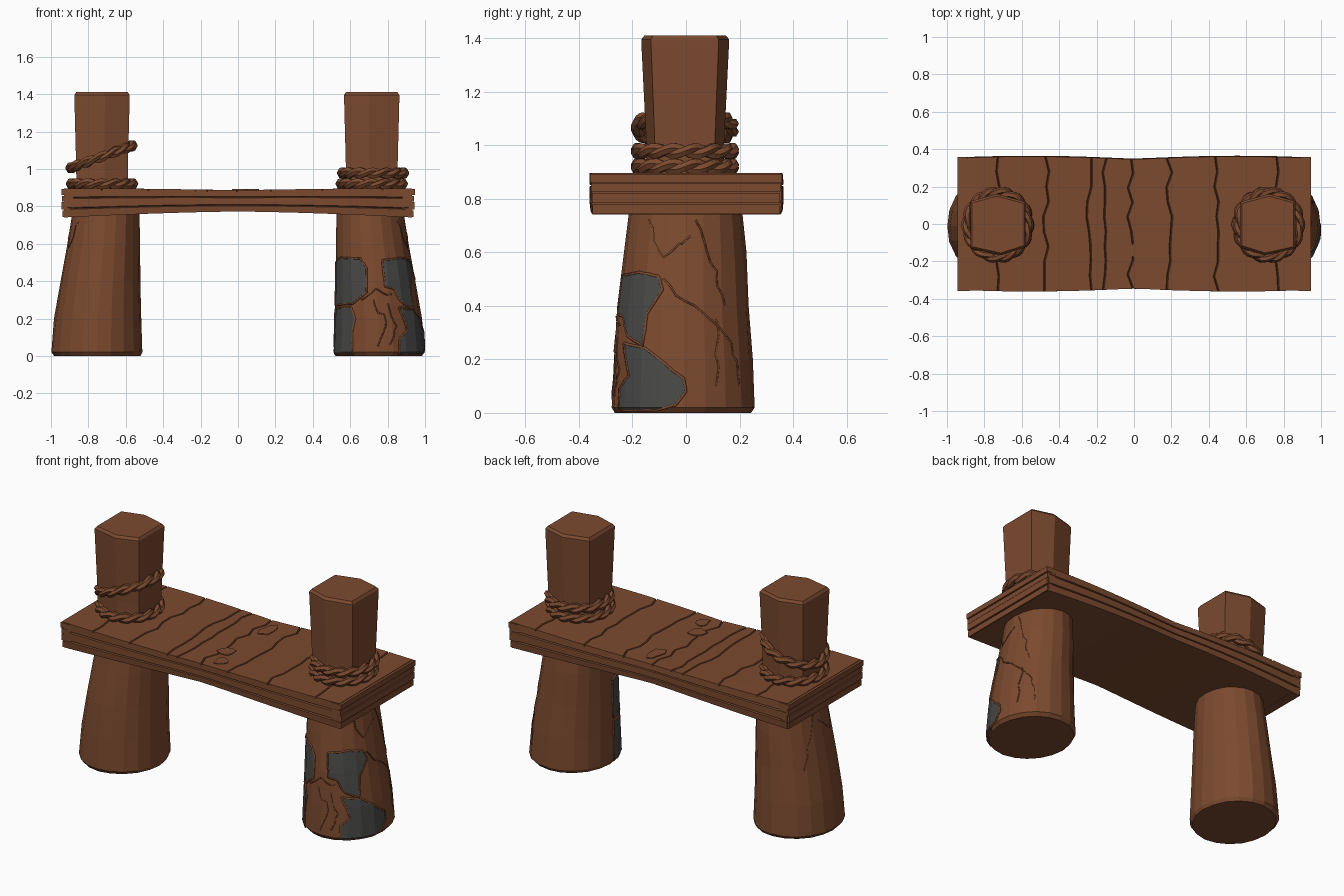
import bpy, bmesh, math, random
from mathutils import Vector

random.seed(4)
if "Cube" in bpy.data.objects:
    bpy.data.objects.remove(bpy.data.objects["Cube"])


def material(name, rgb):
    m = bpy.data.materials.new(name)
    m.use_nodes = True
    m.diffuse_color = (*rgb, 1)
    bsdf = m.node_tree.nodes["Principled BSDF"]
    bsdf.inputs["Base Color"].default_value = (*rgb, 1)
    bsdf.inputs["Roughness"].default_value = 0.9
    return m


WOOD = material("brown wood", (0.2, 0.068, 0.028))
STONE = material("grey stone", (0.065, 0.065, 0.063))


def finish(name, bm, mat=WOOD):
    bmesh.ops.recalc_face_normals(bm, faces=bm.faces)
    mesh = bpy.data.meshes.new(name)
    bm.to_mesh(mesh)
    bm.free()
    mesh.materials.append(mat)
    ob = bpy.data.objects.new(name, mesh)
    bpy.context.collection.objects.link(ob)


def loft(name, rings, closed=False):
    """Skin a list of equal point loops; cap the ends unless closed."""
    bm = bmesh.new()
    loops = [[bm.verts.new(p) for p in ring] for ring in rings]
    pairs = list(zip(loops, loops[1:])) + ([(loops[-1], loops[0])] if closed else [])
    for a, b in pairs:
        for i in range(len(a)):
            j = (i + 1) % len(a)
            bm.faces.new((a[i], a[j], b[j], b[i]))
    if not closed:
        bm.faces.new(loops[0])
        bm.faces.new(loops[-1])
    finish(name, bm)


def box(name, lo, hi):
    bm = bmesh.new()
    bmesh.ops.create_cube(bm, size=1)
    for v in bm.verts:
        v.co = [a + (b - a) * (c + .5) for a, b, c in zip(lo, hi, v.co)]
    finish(name, bm)


def tube(name, points, radius):
    cu = bpy.data.curves.new(name, "CURVE")
    cu.dimensions = "3D"
    cu.bevel_depth, cu.bevel_resolution = radius, 0
    sp = cu.splines.new("POLY")
    sp.points.add(len(points) - 1)
    for p, co in zip(sp.points, points):
        p.co = (*co, 1)
    cu.materials.append(WOOD)
    ob = bpy.data.objects.new(name, cu)
    bpy.context.collection.objects.link(ob)


# Tapered pillar profile: height, inner x, outer x, half depth, y centre
SIDES = 20
PROFILE = [(0, .52, .985, .255, -.01), (.02, .51, 1, .27, -.01), (.2, .515, .985, .262, -.01),
           (.4, .52, .95, .247, -.01), (.6, .522, .915, .23, -.005), (.78, .525, .885, .21, 0)]
JITTER = [[random.uniform(.985, 1.005) for _ in range(SIDES)] for _ in PROFILE]


def corner(r, i, side):
    z, a, b, d, yc = PROFILE[r]
    t, k = math.tau * i / SIDES, JITTER[r][i % SIDES]
    return Vector((side * ((a + b) / 2 + (b - a) / 2 * math.cos(t) * k),
                   yc + d * math.sin(t) * k, z))


def on_pillar(deg, z, off=0.0):
    """Point on the faceted left pillar at an angle and height."""
    u = (deg % 360) / 360 * SIDES
    i, r = int(u), 0
    while r < len(PROFILE) - 2 and z > PROFILE[r + 1][0]:
        r += 1
    f = (z - PROFILE[r][0]) / (PROFILE[r + 1][0] - PROFILE[r][0])
    low = corner(r, i, 1).lerp(corner(r, i + 1, 1), u - i)
    high = corner(r + 1, i, 1).lerp(corner(r + 1, i + 1, 1), u - i)
    t = math.radians(deg)
    return low.lerp(high, f) + Vector((math.cos(t), math.sin(t), 0)) * off


def jagged(points, wobble=.012, step=4):
    """Broken line through angle and height points."""
    out = []
    for (a, z), (b, w) in zip(points, points[1:]):
        for k in range(step):
            f = k / step
            n = random.uniform(-wobble, wobble) if k else 0
            out.append((a + (b - a) * f + n * 200, z + (w - z) * f + n))
    return out + [points[-1]]


# Rope ring of two twisted strands
def rope(name, cx, z, tilt=0.0, radius=.165):
    steps, turns = 60, 7
    for s in range(2):
        rings = []
        for i in range(steps):
            t = math.tau * i / steps
            out = Vector((math.cos(t), math.sin(t), 0))
            w = t * turns + s * math.pi
            c = Vector((cx, -.004, z + tilt * math.cos(t))) + out * (radius + .009 * math.cos(w))
            c += Vector((0, (radius * .07) * math.sin(t), .012 * math.sin(w)))
            rings.append([c + .02 * (out * math.cos(q) + Vector((0, 0, math.sin(q))))
                          for q in (math.tau * j / 6 for j in range(6))])
        loft(f"{name}_strand_{s + 1}", rings, closed=True)


# Two pillars, their upper posts and ropes
HEX = [(1, .76), (.05, 1), (-1, .74), (-1, -.74), (-.1, -1), (1, -.78)]
for side, label in ((1, "left"), (-1, "right")):
    loft(f"{label}_pillar", [[corner(r, i, side) for i in range(SIDES)] for r in range(len(PROFILE))])
    cx = .715 if side > 0 else -.727
    levels = [(.86, .137, .143), (1.0, .138, .145), (1.385, .148, .164), (1.395, .148, .164), (1.41, .138, .152)]
    loft(f"{label}_post", [[(cx + side * x * a, y * b - .003, z) for x, y in HEX] for z, a, b in levels])
    rope(f"{label}_lower_rope", cx, .92)
rope("left_upper_rope", .722, .978)
rope("right_upper_rope", -.73, 1.065, .06)

# Sagging plank with cracks across its top and grooves along its sides
SEAMS = [-.72, -.47, -.24, -.16, -.02, .19, .44, .76]
COLS = 10
sections = [(x, 0, [0] * COLS) for x in (-.93, -.85, -.6, -.35, -.09, .08, .32, .55, .65, .93)]
for s in SEAMS:
    shift = [random.uniform(-.016, .016) for _ in range(COLS)]
    sections += [(s - .005, 0, shift), (s, .012, shift), (s + .005, 0, shift)]
sections.sort(key=lambda s: s[0])
GROOVES = [(0, .004), (.27, 0), (.3, .012), (.33, 0), (.64, 0), (.67, .012), (.7, 0)]
rings = []
for x, dip, shift in sections:
    e = abs(x) / .94
    zb, zt = .772 - .032 * e ** 1.5, .886 + .01 * math.sin(min(e * 1.7, 1.8))
    half = .345 + .016 * max(0, math.sin(math.pi * min(1, e * .85)))
    edge = [(half - inset, zb + (zt - zb) * f) for f, inset in GROOVES]
    ring = [(x, -y, z) for y, z in edge]
    for c in range(COLS):
        ring.append((x + shift[c], half * (2 * c / (COLS - 1) - 1), zt - dip))
    ring += [(x, y + .004, z) for y, z in reversed(edge)]
    rings.append(ring)
loft("plank", rings)

# Layered end grain boards
for s, label in ((1, "left"), (-1, "right")):
    for n, (z0, z1, w, x) in enumerate([(.742, .778, .35, .938), (.784, .822, .352, .943),
                                        (.826, .856, .355, .94), (.861, .893, .358, .945)]):
        xs = sorted((s * .88, s * x))
        box(f"{label}_end_layer_{n + 1}", (xs[0], -w, z0), (xs[1], w, z1))

# Splinters lifted from the middle of the plank
for n, (x, y, a, b) in enumerate([(.05, .22, .09, .16), (.02, -.14, .1, .12), (.07, -.26, .08, .1)]):
    outline = []
    for i in range(9):
        t, k = math.tau * i / 9, random.uniform(.7, 1.1) / 2
        outline.append((x + a * k * math.cos(t), y + b * k * math.sin(t)))
    loft(f"splinter_{n + 1}", [[(px, py, z) for px, py in outline] for z in (.88, .892)])

# Exposed stone patches wrapped on the left pillar, each with a bark rim
PATCHES = {
    "inner_upper": [(-172, .5), (-150, .525), (-110, .52), (-102, .47), (-104, .34), (-125, .28), (-172, .27)],
    "inner_lower": [(-172, .25), (-128, .26), (-122, .2), (-126, .13), (-126, .01), (-172, .01)],
    "outer_upper": [(-77, .51), (-45, .525), (-24, .51), (-19, .46), (-33, .37), (-36, .25), (-55, .29),
                    (-65, .36), (-77, .37)],
    "outer_lower": [(-60, .26), (-33, .24), (0, .13), (2, .08), (-6, .03), (-22, .01), (-63, .01), (-63, .09),
                    (-50, .14)]}
for name, pts in PATCHES.items():
    bm = bmesh.new()
    bm.faces.new([bm.verts.new((a, z, 0)) for a, z in pts])
    bmesh.ops.triangulate(bm, faces=bm.faces)
    cuts = [((i * 360 / SIDES - 180, 0, 0), (1, 0, 0)) for i in range(SIDES)]
    cuts += [((0, p[0], 0), (0, 1, 0)) for p in PROFILE]
    for co, no in cuts:
        bmesh.ops.bisect_plane(bm, geom=bm.verts[:] + bm.edges[:] + bm.faces[:], plane_co=co, plane_no=no)
    bmesh.ops.triangulate(bm, faces=bm.faces)
    for v in bm.verts:
        v.co = on_pillar(v.co.x, v.co.y, .004)
    finish(f"{name}_stone_patch", bm, STONE)
    rim = jagged(pts + pts[:1], .002)
    tube(f"{name}_patch_rim", [on_pillar(a, max(z, .006), .002) for a, z in rim], .006)

# Raised bark cracks
CRACKS = [[(-19, .5), (10, .4), (45, .26), (52, .1)], [(-95, .3), (-80, .18), (-92, .05)],
          [(-75, .28), (-66, .16), (-76, .06)], [(-40, .72), (-20, .58), (5, .66)],
          [(10, .72), (25, .56), (40, .4)], [(-112, .3), (-90, .36), (-68, .33)], [(30, .35), (28, .1)]]
for n, pts in enumerate(CRACKS):
    line = [on_pillar(a, z) for a, z in jagged(pts)]
    tube(f"left_bark_crack_{n + 1}", line, .004)
    if n in (3, 4):
        tube(f"right_bark_crack_{n + 1}", [(-p.x, p.y, p.z) for p in line], .003)
